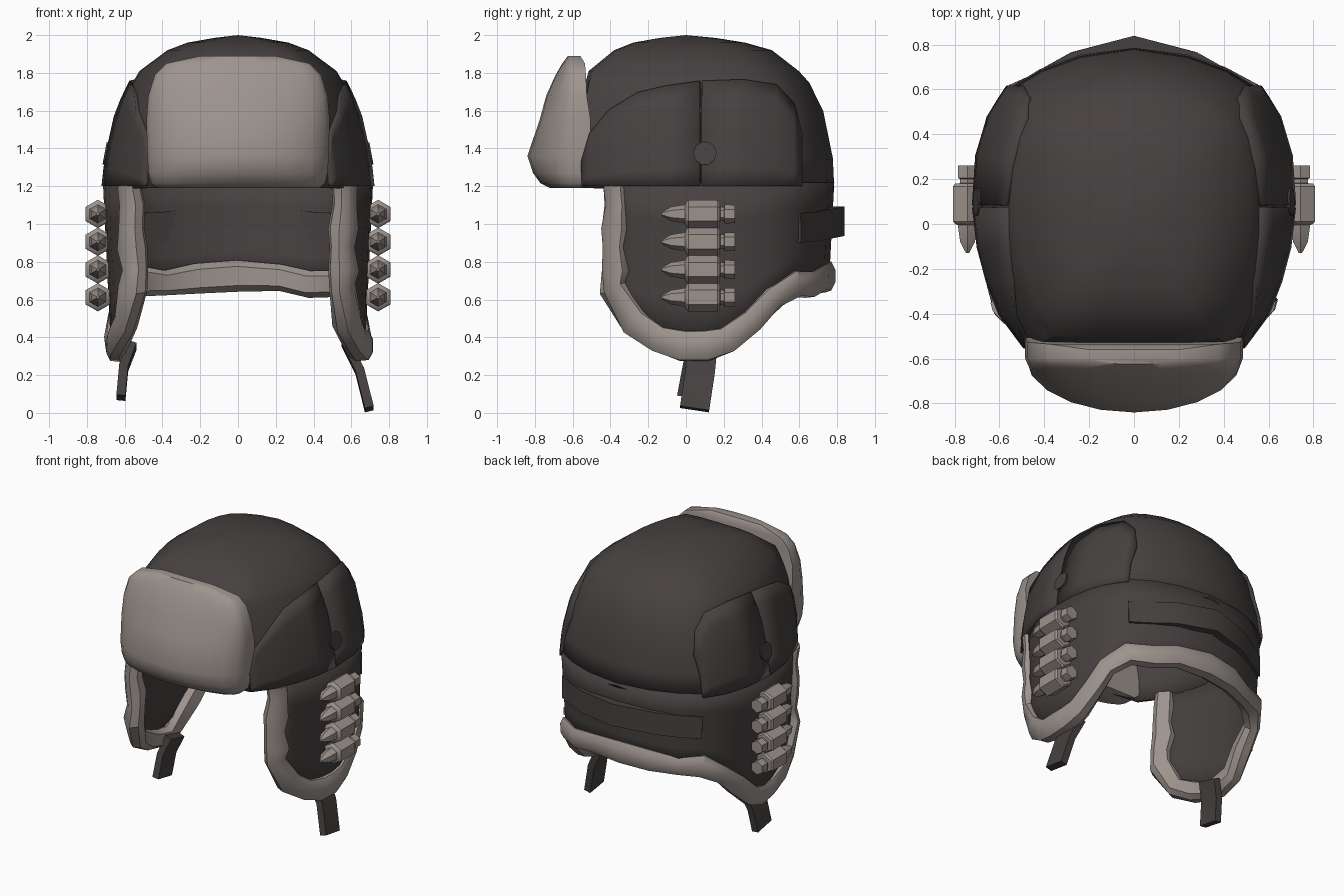
import bpy, bmesh, math, random
from mathutils import Vector
from mathutils.bvhtree import BVHTree

if "Cube" in bpy.data.objects:
    bpy.data.objects.remove(bpy.data.objects["Cube"])

random.seed(4)


def material(name, rgb):
    m = bpy.data.materials.new(name)
    m.diffuse_color = (*rgb, 1)
    m.use_nodes = True
    m.node_tree.nodes["Principled BSDF"].inputs["Base Color"].default_value = m.diffuse_color
    return m


LEATHER = material("dark_leather", (0.062, 0.053, 0.052))
FUR = material("grey_fur", (0.34, 0.297, 0.273))
SHELL = material("dull_metal", (0.33, 0.287, 0.264))


def finish(name, bm, mat, thick=0, mirror=False, angle=40, offset=-1):
    bmesh.ops.remove_doubles(bm, verts=bm.verts, dist=0.0005)
    me = bpy.data.meshes.new(name)
    bm.to_mesh(me)
    bm.free()
    me.materials.append(mat)
    ob = bpy.data.objects.new(name, me)
    bpy.context.collection.objects.link(ob)
    bpy.ops.object.select_all(action='DESELECT')
    ob.select_set(True)
    bpy.context.view_layer.objects.active = ob
    bpy.ops.object.shade_smooth_by_angle(angle=math.radians(angle))
    if thick:
        s = ob.modifiers.new("thickness", 'SOLIDIFY')
        s.thickness, s.offset = thick, offset
    if mirror:
        m = ob.modifiers.new("mirror", 'MIRROR')
        m.use_mirror_merge = False
    return ob


def grid(bm, rows, closed=False, caps=False):
    """Skin a list of equally long point rows."""
    vs = [[bm.verts.new(p) for p in r] for r in rows]
    n = len(rows[0])
    for a, b in zip(vs, vs[1:]):
        for j in range(n if closed else n - 1):
            k = (j + 1) % n
            bm.faces.new((a[j], a[k], b[k], b[j]))
    if caps:
        bm.faces.new(vs[0][::-1])
        bm.faces.new(vs[-1])


def sweep(bm, path, normals, section, jitter=0):
    rows = []
    for i, p in enumerate(path):
        t = (path[min(i + 1, len(path) - 1)] - path[max(i - 1, 0)]).normalized()
        n = (normals[i] - t * normals[i].dot(t)).normalized()
        b = t.cross(n)
        s = 1 + random.uniform(-jitter, jitter)
        d = Vector([random.uniform(-jitter, jitter) * 0.06 for _ in range(3)])
        rows.append([p + d + n * u * s + b * v * s for u, v in section])
    grid(bm, rows, closed=True, caps=True)
    bmesh.ops.recalc_face_normals(bm, faces=bm.faces)


def mirrored(half):
    """Right half, front to back, continued around the left side."""
    return half + [(-p[0], *p[1:]) for p in reversed(half) if p[0] > 0.001]


def outward(p):
    return Vector((p[0] / 0.52, (p[1] - 0.1) / 0.46, 0)).normalized()


def rect(a, b):
    return [(-a, -b), (a, -b), (a, b), (-a, b)]


# Crown: plan outline scaled upwards, separately for side, front and back
plan = [(0, -.56), (.28, -.56), (.48, -.54), (.585, -.4), (.655, -.22), (.695, -.05), (.705, .1),
        (.69, .3), (.64, .47), (.56, .60), (.42, .685), (.24, .75), (0, .785)]
levels = [(1.19, 1, 1, 1), (1.35, .975, 1.01, .99), (1.6, .895, 1, .925), (1.75, .79, .95, .83),
          (1.81, .74, .92, .76), (1.92, .53, .68, .58), (1.96, .38, .5, .4), (1.985, .18, .25, .2), (2, 0, 0, 0)]
bm = bmesh.new()
grid(bm, [[(x * s, y * (f if y < 0 else b), z) for x, y in mirrored(plan)] for z, s, f, b in levels], closed=True)
bmesh.ops.remove_doubles(bm, verts=bm.verts, dist=0.0005)
crown_tree = BVHTree.FromBMesh(bm)
finish("crown", bm, LEATHER, 0.03)


def on_crown(y, z, lift):
    hit, n, _, _ = crown_tree.ray_cast(Vector((2, y, z)), Vector((-1, 0, 0)))
    if hit is None:
        hit, n, _, _ = crown_tree.find_nearest(Vector((.49, y, z)))
    return hit + n * lift


# Raised side panels, two pieces with a seam between
for name, cols in (("front_side_panel", [(-.565, 1.33), (-.5, 1.48), (-.4, 1.6), (-.25, 1.69), (-.1, 1.725), (.075, 1.75)]),
                   ("rear_side_panel", [(.085, 1.75), (.3, 1.755), (.47, 1.73), (.56, 1.63), (.6, 1.48)])):
    bm = bmesh.new()
    grid(bm, [[on_crown(y, 1.2 + (t - 1.2) * i / 6, .02) for y, t in cols] for i in range(7)])
    finish(name, bm, LEATHER, 0.035, mirror=True)

# Rivet on each side panel, tilted with the surface
bm = bmesh.new()
ring = [(.06 * math.cos(a * math.pi / 5), .06 * math.sin(a * math.pi / 5)) for a in range(10)]
grid(bm, [[on_crown(.1 + u, 1.37 + v, lift) for u, v in ring] for lift in (.005, .027)], closed=True, caps=True)
finish("side_rivet", bm, LEATHER, mirror=True)

# Ear flaps and neck guard: one skirt whose lower edge dips at the ears
edge = [(.59, -.39, .66), (.64, -.28, .48), (.685, -.15, .40), (.705, -.02, .36), (.715, .1, .35), (.71, .22, .39),
        (.69, .35, .5), (.65, .47, .61), (.565, .60, .69), (.42, .69, .685), (.24, .755, .715), (0, .785, .73)]


def taper(x, y, z):
    k = 1 - .06 * (1.22 - z) / .9
    return Vector((x * k, y * (k if y > .5 else 1), z))


bm = bmesh.new()
grid(bm, [[taper(x, y, zb + (1.22 - zb) * i / 4) for x, y, zb in mirrored(edge)] for i in range(5)])
finish("ear_flaps_and_neck_guard", bm, LEATHER, 0.035)

# Fur trim along the skirt edge
half = [(.59, -.385, z) for z in (1.21, 1.1, .98, .87, .76)] + edge
path = [taper(*p) - outward(p) * .022 for p in mirrored(half)]
bm = bmesh.new()
sweep(bm, path, [outward(p) for p in path],
      [(-.062, -.045), (-.062, .045), (-.02, .074), (.035, .068), (.055, .03), (.055, -.03), (.035, -.068), (-.02, -.074)],
      jitter=0.16)
finish("fur_trim", bm, FUR, angle=35)

# Fur brow flap: bulging sections stacked in height, its back lining the forehead
rows = []
for z, w, f, back in ((1.19, .43, -.72, -.505), (1.215, .46, -.77, -.505), (1.27, .475, -.81, -.505),
                      (1.36, .48, -.84, -.505), (1.55, .485, -.775, -.505), (1.68, .475, -.74, -.525),
                      (1.79, .44, -.69, -.53), (1.85, .38, -.655, -.535), (1.89, .2, -.625, -.56)):
    y0 = -.60
    arc = [(w * math.sin(a * math.pi / 10), y0 + (f - y0) * math.cos(a * math.pi / 10), z) for a in range(-5, 6)]
    rows.append([(-w, back, z)] + arc + [(w, back, z)])
bm = bmesh.new()
grid(bm, rows, closed=True, caps=True)
finish("fur_brow_flap", bm, FUR, angle=50)

# Cartridges in loops on both ear flaps
profile = [(-.13, .008), (-.08, .038), (-.005, .05), (0, .064), (.012, .075), (.168, .075), (.18, .064),
           (.182, .038), (.2, .038), (.205, .05), (.26, .048)]
for i in range(4):
    bm = bmesh.new()
    z, x = 1.053 - .147 * i, .742
    grid(bm, [[(x + r * math.sin(a * math.pi / 3), y, z + r * math.cos(a * math.pi / 3)) for a in range(6)]
              for y, r in profile], closed=True, caps=True)
    bmesh.ops.recalc_face_normals(bm, faces=bm.faces)
    finish("cartridge_%d" % (i + 1), bm, SHELL, mirror=True, angle=30)

# Adjusting band round the back, standing off most in the middle
band = mirrored([(.54, .585, .98), (.41, .662, .985), (.27, .74, 1.0), (0, .812, 1.015)])
path = [Vector(p) for p in band]
bm = bmesh.new()
sweep(bm, path, [outward(p) for p in path], rect(.027, .078))
finish("back_band", bm, LEATHER, angle=30)

# Hanging chin straps, each bent its own way
for name, pts in (("right_chin_strap", [(.57, .09, .37), (.645, .075, .22), (.695, .045, .02)]),
                  ("left_chin_strap", [(-.56, .09, .36), (-.605, .06, .24), (-.62, .03, .08)])):
    path = [Vector(p) for p in pts]
    bm = bmesh.new()
    sweep(bm, path, [Vector((1, 0, 0))] * 3, rect(.024, .078))
    finish(name, bm, LEATHER, angle=25)
